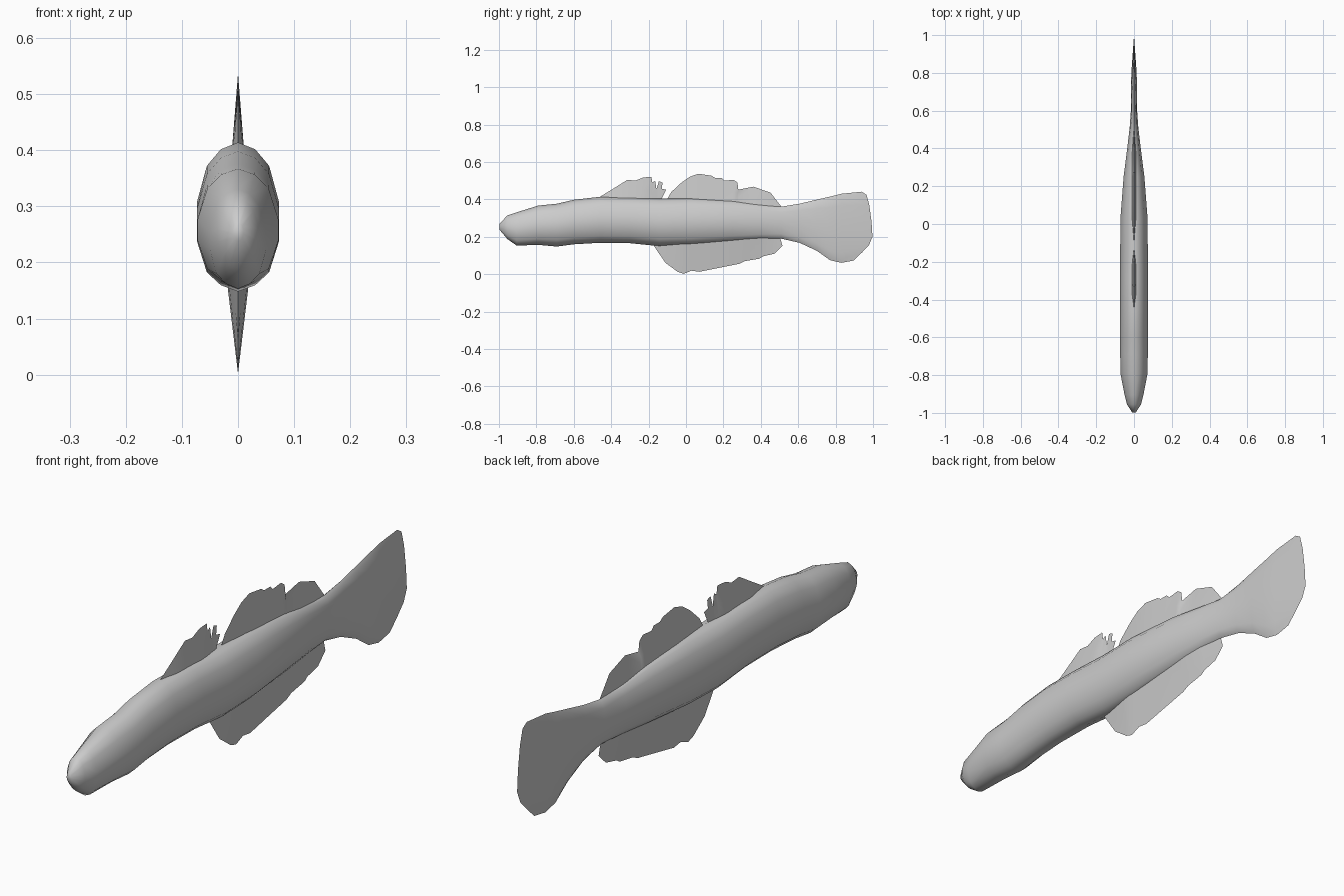
import bpy, bmesh, math

if "Cube" in bpy.data.objects:
    bpy.data.objects.remove(bpy.data.objects["Cube"])

grey = bpy.data.materials.new("light grey")
grey.use_nodes = True
grey.diffuse_color = (0.6, 0.6, 0.6, 1)
grey.node_tree.nodes["Principled BSDF"].inputs["Base Color"].default_value = (0.6, 0.6, 0.6, 1)


def finish(name, bm, angle):
    bmesh.ops.remove_doubles(bm, verts=bm.verts, dist=0.0004)
    bmesh.ops.recalc_face_normals(bm, faces=bm.faces)
    mesh = bpy.data.meshes.new(name)
    bm.to_mesh(mesh)
    bm.free()
    mesh.materials.append(grey)
    obj = bpy.data.objects.new(name, mesh)
    bpy.context.collection.objects.link(obj)
    bpy.ops.object.select_all(action='DESELECT')
    obj.select_set(True)
    bpy.context.view_layer.objects.active = obj
    bpy.ops.object.shade_smooth_by_angle(angle=math.radians(angle))


def loft(bm, rings, closed):
    rows = [[bm.verts.new(p) for p in ring] for ring in rings]
    n = len(rows[0])
    for a, b in zip(rows, rows[1:]):
        for i in range(n if closed else n - 1):
            j = (i + 1) % n
            bm.faces.new((a[i], a[j], b[j], b[i]))
    return rows


def interp(points, y):
    if y <= points[0][0]:
        return points[0][1]
    for (y0, z0), (y1, z1) in zip(points, points[1:]):
        if y <= y1:
            return z0 + (z1 - z0) * (y - y0) / (y1 - y0)
    return points[-1][1]


# Body and tail: stations of (y, half width, bottom, top)
STATIONS = [
    (-0.997, 0.010, 0.238, 0.270), (-0.955, 0.037, 0.188, 0.314),
    (-0.905, 0.050, 0.153, 0.331), (-0.79, 0.072, 0.157, 0.367),
    (-0.69, 0.073, 0.148, 0.377), (-0.60, 0.073, 0.160, 0.398),
    (-0.46, 0.073, 0.168, 0.414), (-0.30, 0.073, 0.166, 0.412),
    (-0.14, 0.073, 0.150, 0.405), (0.03, 0.072, 0.155, 0.408),
    (0.25, 0.055, 0.172, 0.395), (0.40, 0.036, 0.185, 0.375),
    (0.51, 0.023, 0.190, 0.361), (0.607, 0.016, 0.168, 0.377),
    (0.70, 0.015, 0.125, 0.399), (0.77, 0.015, 0.075, 0.415),
    (0.83, 0.012, 0.061, 0.430),
]
# Cross-section: (share of half width, share of height)
SECTION = [(0, 1), (0.42, 0.95), (0.76, 0.83), (1, 0.57),
           (1, 0.39), (0.76, 0.15), (0.42, 0.05), (0, 0)]
# Trailing edge of the tail, one point per section level
TAIL_EDGE = [(0.94, 0.441), (0.965, 0.425), (0.98, 0.37), (0.992, 0.28),
             (0.997, 0.20), (0.978, 0.155), (0.94, 0.115), (0.896, 0.073)]


def full_ring(half):
    return half + [(-x, y, z) for x, y, z in half[-2:0:-1]]


bm = bmesh.new()
rings = [full_ring([(w * s, y, b + (t - b) * k) for s, k in SECTION])
         for y, w, b, t in STATIONS]
rings.append(full_ring([(0, y, z) for y, z in TAIL_EDGE]))
rows = loft(bm, rings, True)
bm.faces.new(rows[0])
finish("body_and_tail", bm, 60)

TOP = [(y, t) for y, w, b, t in STATIONS]
BOTTOM = [(y, b) for y, w, b, t in STATIONS]


# Fins: wedges that rise from inside the body to a thin ragged edge
def fin(name, outline, ridge, sink, width):
    first, last = outline[0][0], outline[-1][0]
    sides = {1: [], -1: []}
    base_y = first
    for y, z in outline:
        base_y = max(base_y, min(y, last))
        f = (base_y - first) / (last - first)
        w = width * min(1, 4 * f + 0.1, 4 * (1 - f) + 0.1)
        root = interp(ridge, base_y) + sink
        for s, rows in sides.items():
            rows.append([(s * w, base_y, root),
                         (s * w * 0.5, (base_y + y) / 2, (root + z) / 2),
                         (0, y, z)])
    bm = bmesh.new()
    for rows in sides.values():
        loft(bm, rows, False)
    finish(name, bm, 60)


fin("front_dorsal_fin", [
    (-0.46, 0.414), (-0.38, 0.463), (-0.313, 0.505), (-0.27, 0.50),
    (-0.23, 0.517), (-0.185, 0.521), (-0.18, 0.490), (-0.165, 0.50),
    (-0.158, 0.455), (-0.145, 0.497), (-0.125, 0.490), (-0.134, 0.458),
    (-0.106, 0.452), (-0.14, 0.408)], TOP, -0.02, 0.012)

fin("rear_dorsal_fin", [
    (-0.10, 0.404), (-0.078, 0.44), (-0.024, 0.49), (0.02, 0.521),
    (0.067, 0.537), (0.136, 0.527), (0.155, 0.515), (0.19, 0.515),
    (0.205, 0.50), (0.254, 0.505), (0.275, 0.49), (0.28, 0.452),
    (0.36, 0.468), (0.452, 0.436), (0.51, 0.361)], TOP, -0.02, 0.012)

fin("anal_fin", [
    (-0.17, 0.149), (-0.11, 0.061), (-0.045, 0.013), (-0.013, 0.002),
    (0.03, 0.019), (0.072, 0.013), (0.18, 0.035), (0.286, 0.056),
    (0.315, 0.07), (0.393, 0.083), (0.41, 0.095), (0.473, 0.11),
    (0.516, 0.152), (0.50, 0.19)], BOTTOM, 0.015, 0.02)
